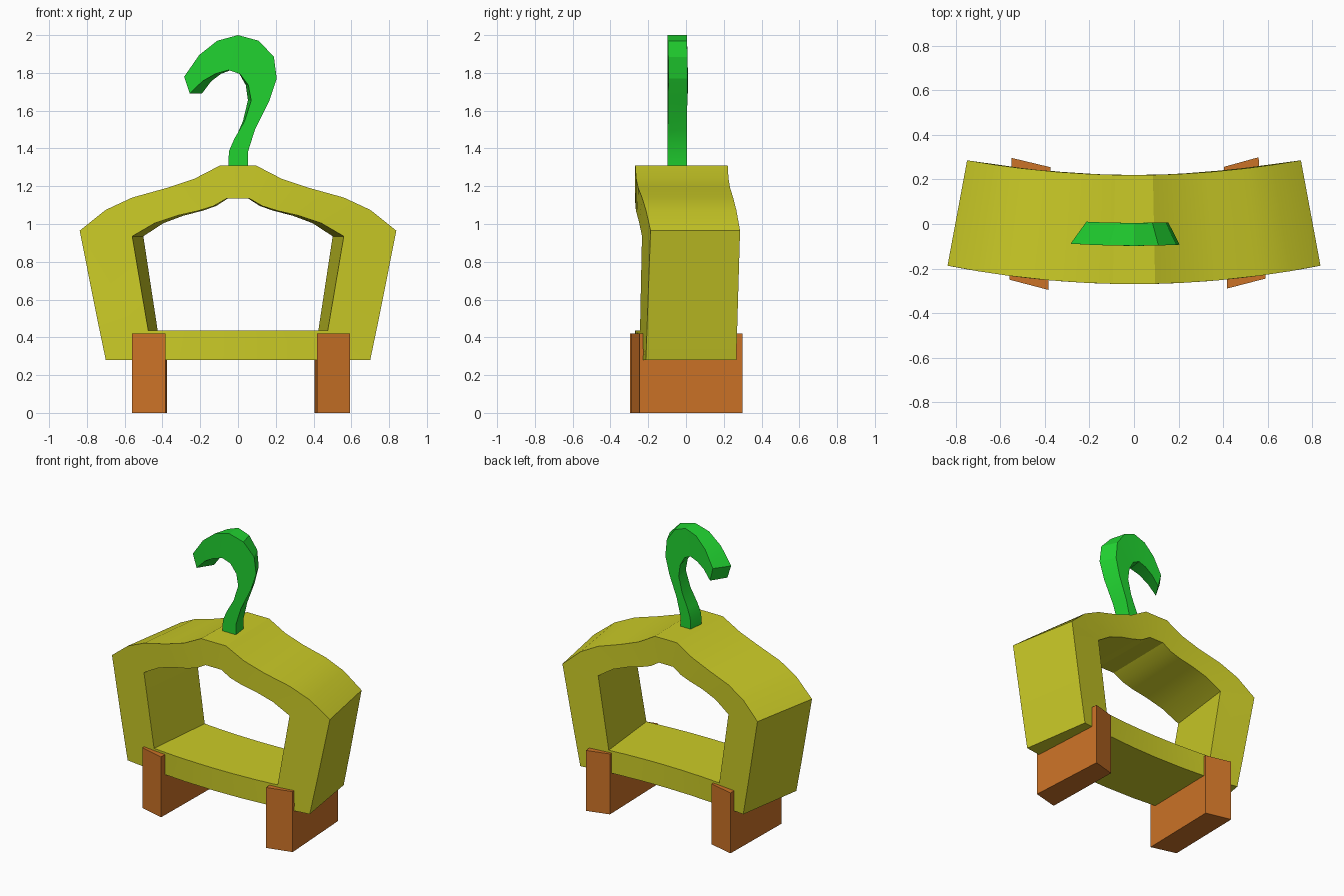
import bpy, bmesh, math

if "Cube" in bpy.data.objects:
    bpy.data.objects.remove(bpy.data.objects["Cube"])


def material(name, color):
    m = bpy.data.materials.new(name)
    m.diffuse_color = (*color, 1)
    m.use_nodes = True
    m.node_tree.nodes["Principled BSDF"].inputs["Base Color"].default_value = m.diffuse_color
    return m


def finish(bm, name, mat, smooth=None):
    bmesh.ops.recalc_face_normals(bm, faces=bm.faces)
    me = bpy.data.meshes.new(name)
    bm.to_mesh(me)
    bm.free()
    me.materials.append(mat)
    ob = bpy.data.objects.new(name, me)
    bpy.context.collection.objects.link(ob)
    if smooth:
        bpy.ops.object.select_all(action='DESELECT')
        ob.select_set(True)
        bpy.context.view_layer.objects.active = ob
        bpy.ops.object.shade_smooth_by_angle(angle=math.radians(smooth))
    return ob


def curved_band(name, pairs, closed, front, back, back_scale, mat, smooth):
    """Band between outer and inner x,z points, bowed in y and narrower at the back."""
    bm = bmesh.new()
    rows = []
    for outer, inner in pairs:
        row = []
        for (x, z), y, s in ((outer, front, 1), (inner, front, 1),
                             (inner, back, back_scale), (outer, back, back_scale)):
            row.append(bm.verts.new((x * s, y + (x * s) ** 2 / 8.5, z)))
        rows.append(row)
    n = len(rows)
    for i in range(n if closed else n - 1):
        a, b = rows[i], rows[(i + 1) % n]
        for j in range(4):
            k = (j + 1) % 4
            bm.faces.new((a[j], a[k], b[k], b[j]))
    if not closed:
        bm.faces.new(rows[0])
        bm.faces.new(rows[-1])
    return finish(bm, name, mat, smooth)


yellow = material("yellow", (0.60, 0.60, 0.02))
orange = material("orange", (0.60, 0.17, 0.02))
green = material("green", (0.015, 0.65, 0.03))

# Hanger frame: right half as outer/inner pairs, mirrored to the left
half = [((0, 1.31), (0, 1.135)), ((0.095, 1.31), (0.06, 1.135)),
        ((0.23, 1.24), (0.13, 1.095)), ((0.38, 1.19), (0.21, 1.07)),
        ((0.56, 1.14), (0.32, 1.045)), ((0.70, 1.075), (0.44, 1.005)),
        ((0.838, 0.965), (0.56, 0.935)), ((0.75, 0.52), (0.51, 0.64)),
        ((0.70, 0.28), (0.475, 0.435)), ((0.46, 0.28), (0.32, 0.435)),
        ((0.22, 0.28), (0.16, 0.435)), ((0, 0.28), (0, 0.435))]
left = [((-o[0], o[1]), (-i[0], i[1])) for o, i in half[-2:0:-1]]
curved_band("hanger_frame", half + left, True, -0.27, 0.22, 0.895, yellow, 25)

# Hook: outer/inner pairs from the tip down to the stem
hook = [((-0.285, 1.78), (-0.255, 1.69)), ((-0.205, 1.895), (-0.19, 1.755)),
        ((-0.11, 1.97), (-0.12, 1.795)), ((0, 2.0), (-0.05, 1.815)),
        ((0.11, 1.97), (0.01, 1.795)), ((0.19, 1.885), (0.055, 1.735)),
        ((0.205, 1.77), (0.07, 1.655)), ((0.165, 1.65), (0.035, 1.545)),
        ((0.09, 1.50), (-0.02, 1.45)), ((0.052, 1.38), (-0.048, 1.385)),
        ((0.052, 1.29), (-0.052, 1.29))]
curved_band("hook", hook, False, -0.098, 0.005, 0.75, green, 20)

# Feet: upright blocks turned to follow the bow of the frame
feet = {"left_foot": [(-0.56, -0.25), (-0.385, -0.296), (-0.375, 0.255), (-0.55, 0.297)],
        "right_foot": [(0.418, -0.29), (0.592, -0.245), (0.56, 0.3), (0.405, 0.257)]}
for name, plan in feet.items():
    bm = bmesh.new()
    base = bm.faces.new([bm.verts.new((x, y, 0)) for x, y in plan])
    top = bmesh.ops.extrude_face_region(bm, geom=[base], use_keep_orig=True)["geom"]
    verts = [v for v in top if isinstance(v, bmesh.types.BMVert)]
    bmesh.ops.translate(bm, verts=verts, vec=(0, 0, 0.42))
    finish(bm, name, orange)
